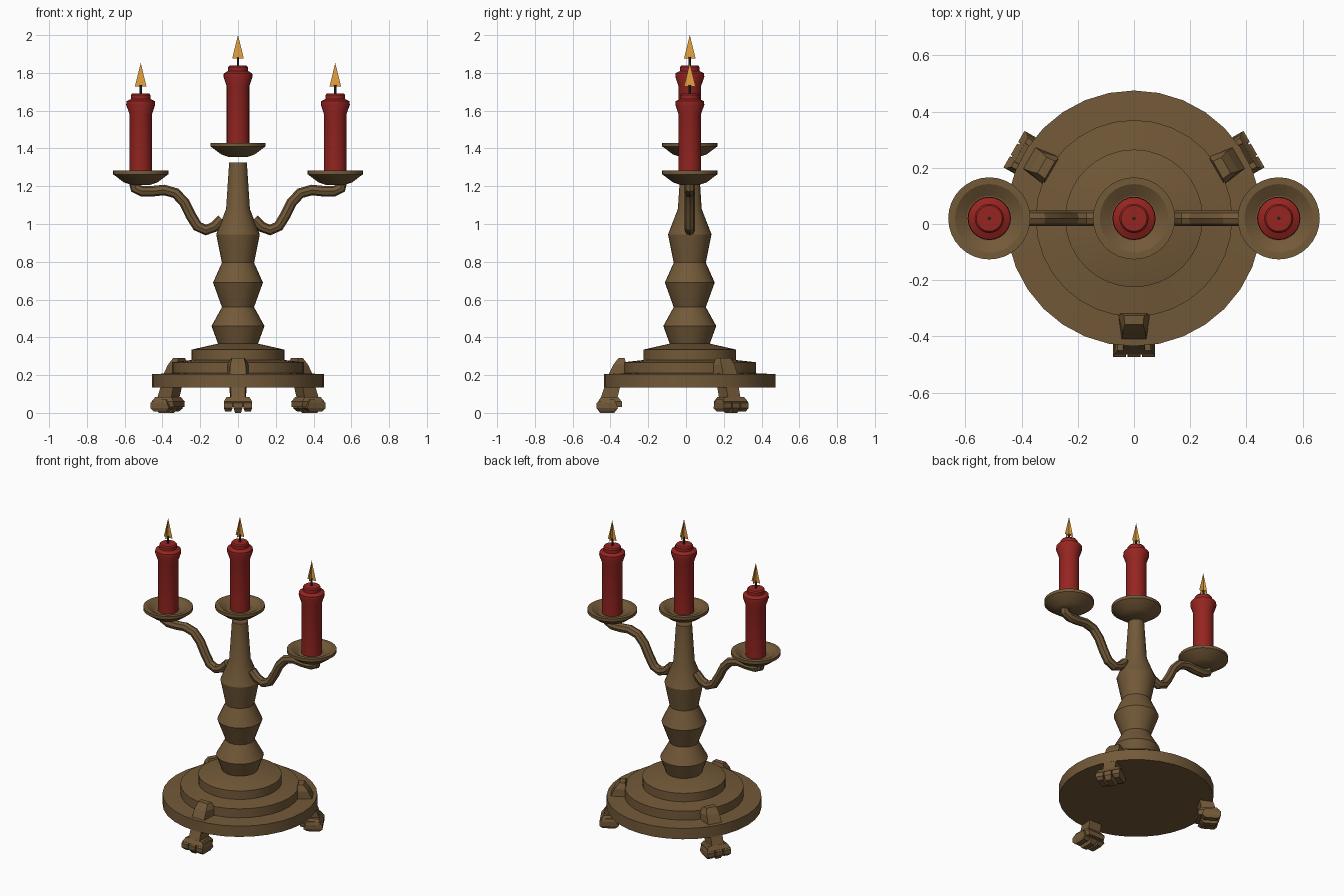
import bpy, bmesh, math
from mathutils import Vector, Matrix

if "Cube" in bpy.data.objects:
    bpy.data.objects.remove(bpy.data.objects["Cube"])

AXIS_Y = 0.02
ARM_X = 0.515


def material(name, colour):
    m = bpy.data.materials.new(name)
    m.use_nodes = True
    m.diffuse_color = (*colour, 1)
    m.node_tree.nodes["Principled BSDF"].inputs["Base Color"].default_value = (*colour, 1)
    return m


BRONZE = material("bronze", (0.17, 0.10, 0.04))
WAX = material("red_wax", (0.30, 0.018, 0.015))
FLAME = material("flame", (0.80, 0.36, 0.05))
WICK = material("wick", (0.03, 0.03, 0.03))


def finish(name, bm, mat, location=(0, AXIS_Y, 0), turn=0, smooth=True):
    bmesh.ops.recalc_face_normals(bm, faces=bm.faces)
    mesh = bpy.data.meshes.new(name)
    bm.to_mesh(mesh)
    bm.free()
    mesh.materials.append(mat)
    ob = bpy.data.objects.new(name, mesh)
    bpy.context.collection.objects.link(ob)
    ob.location = location
    ob.rotation_euler.z = turn
    if smooth:
        bpy.ops.object.select_all(action='DESELECT')
        ob.select_set(True)
        bpy.context.view_layer.objects.active = ob
        bpy.ops.object.shade_smooth_by_angle(angle=math.radians(25))
    return ob


def loft(bm, rings):
    """Skin a list of equal-length point rings and cap both ends."""
    rows = [[bm.verts.new(p) for p in ring] for ring in rings]
    n = len(rows[0])
    for a, b in zip(rows, rows[1:]):
        for i in range(n):
            j = (i + 1) % n
            bm.faces.new((a[i], a[j], b[j], b[i]))
    bm.faces.new(rows[0])
    bm.faces.new(rows[-1])


def lathe(name, profile, mat, location=(0, AXIS_Y, 0), sides=32):
    bm = bmesh.new()
    angles = [math.tau * i / sides for i in range(sides)]
    loft(bm, [[(r * math.cos(a), r * math.sin(a), z) for a in angles] for r, z in profile])
    return finish(name, bm, mat, location)


# Stepped round base and turned column
lathe("base", [(0.455, 0.135), (0.455, 0.205), (0.35, 0.21), (0.35, 0.268),
               (0.245, 0.28), (0.245, 0.335), (0.1, 0.368)], BRONZE)
lathe("column", [(0.1, 0.35), (0.14, 0.46), (0.085, 0.56), (0.132, 0.69), (0.085, 0.795),
                 (0.115, 0.945), (0.063, 1.08), (0.047, 1.325)], BRONZE)


# Drip dish, candle, wick and crossed flame cards
def candle_set(label, x, z):
    at = (x, AXIS_Y, z)
    lathe(label + "_dish", [(0.05, 0), (0.09, 0.014), (0.135, 0.048), (0.146, 0.056),
                            (0.146, 0.075), (0.122, 0.075), (0.08, 0.05)], BRONZE, at)
    lathe(label + "_candle", [(0.06, 0.045), (0.06, 0.375), (0.077, 0.425), (0.075, 0.443),
                              (0.052, 0.455), (0.052, 0.475), (0.046, 0.483)], WAX, at, 24)
    lathe(label + "_wick", [(0.006, 0.475), (0.006, 0.53)], WICK, at, 8)
    bm = bmesh.new()
    for dx, dy in ((0.031, 0), (0, 0.031)):
        bm.faces.new([bm.verts.new(p) for p in
                      ((-dx, -dy, 0.52), (dx, dy, 0.52), (0, 0, 0.645))])
    finish(label + "_flame", bm, FLAME, at, smooth=False)


candle_set("centre", 0, 1.355)
candle_set("left", ARM_X, 1.207)
candle_set("right", -ARM_X, 1.207)


# Curving eight-sided arms
def arm(label, side):
    path = [(0.085, 1.025), (0.125, 0.985), (0.17, 0.968), (0.215, 0.988), (0.25, 1.045),
            (0.285, 1.115), (0.33, 1.163), (0.39, 1.18), (0.45, 1.174), (0.51, 1.174),
            (0.545, 1.19), (0.548, 1.215)]
    pts = [Vector((side * x, 0, z)) for x, z in path]
    rings = []
    for i, p in enumerate(pts):
        t = (pts[min(i + 1, len(pts) - 1)] - pts[max(i - 1, 0)]).normalized()
        across = Vector((0, 1, 0))
        up = t.cross(across)
        rings.append([p + 0.028 * (math.cos(a) * across + math.sin(a) * up)
                      for a in (math.tau * k / 8 for k in range(8))])
    bm = bmesh.new()
    loft(bm, rings)
    finish(label + "_arm", bm, BRONZE)


arm("left", 1)
arm("right", -1)


# Claw feet: sections are (height, inner radius, outer radius, half width)
def blocks(bm, sections, y=0.0):
    loft(bm, [[(r0, y - w, z), (r1, y - w * k, z), (r1, y + w * k, z), (r0, y + w, z)]
              for z, r0, r1, w, k in sections])


def foot(label, degrees):
    bm = bmesh.new()
    # Leg passing through the base rim
    blocks(bm, [(0.07, 0.385, 0.475, 0.042, 0.9), (0.135, 0.37, 0.452, 0.045, 0.85),
                (0.205, 0.33, 0.43, 0.058, 0.75), (0.255, 0.335, 0.405, 0.058, 0.7),
                (0.29, 0.345, 0.378, 0.036, 0.9)])
    # Paw pad
    blocks(bm, [(0.03, 0.36, 0.475, 0.055, 1.25), (0.06, 0.36, 0.485, 0.06, 1.25),
                (0.085, 0.38, 0.47, 0.05, 1.2)])
    # Three toes
    for y in (-0.052, 0, 0.052):
        blocks(bm, [(0.0 if y == 0 else 0.008, 0.40, 0.475, 0.016, 1),
                    (0.025, 0.38, 0.493, 0.023, 1),
                    (0.052, 0.39, 0.493, 0.023, 1), (0.07, 0.40, 0.47, 0.018, 1)], y)
    finish(label + "_foot", bm, BRONZE, turn=math.radians(degrees), smooth=False)


foot("front", -90)
foot("back_left", 30)
foot("back_right", 150)
